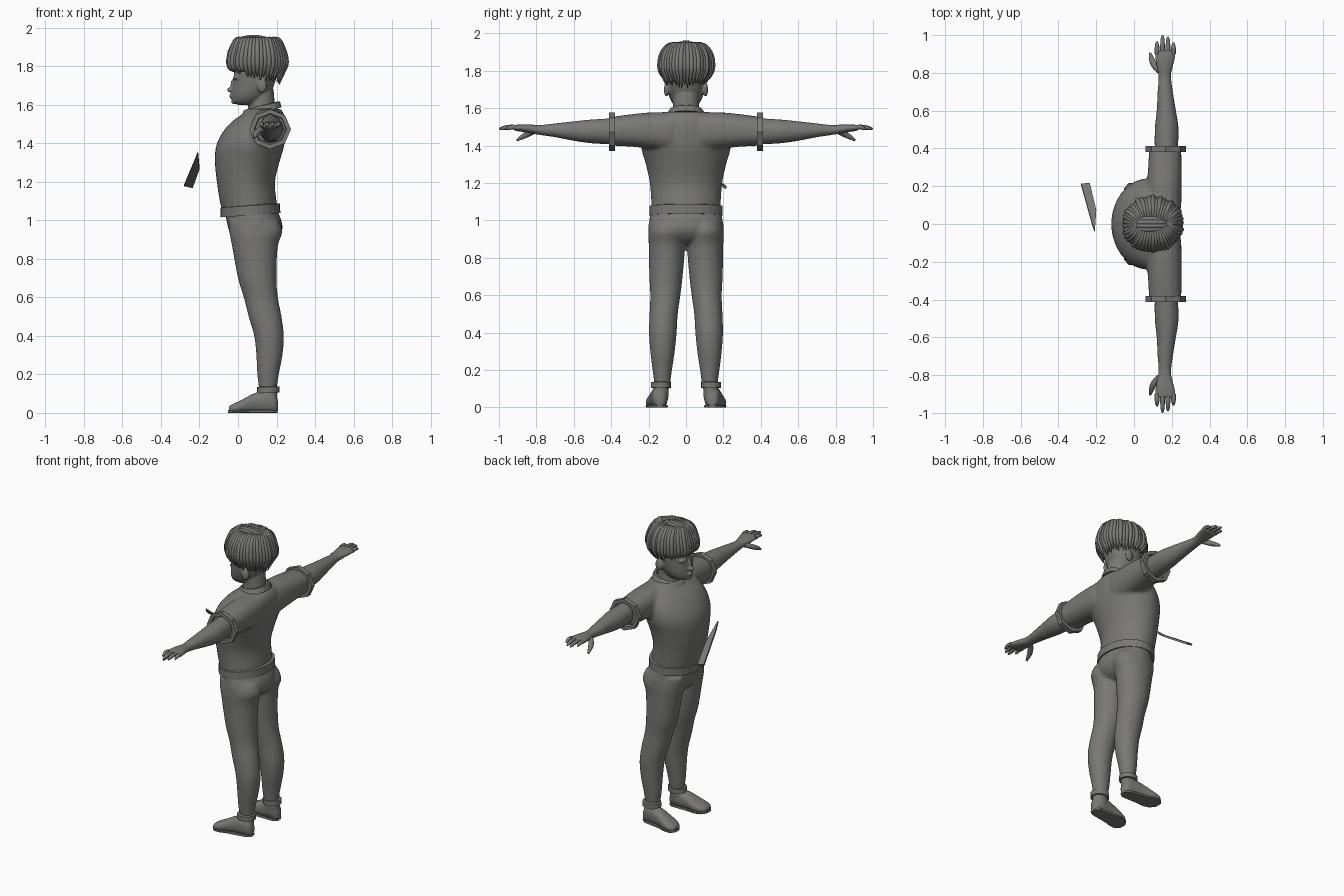
import bpy, bmesh, math, random
from mathutils import Matrix, Vector

random.seed(4)
cube = bpy.data.objects.get("Cube")
if cube:
    bpy.data.objects.remove(cube)

grey = bpy.data.materials.new("dark grey")
grey.use_nodes = True
tone = (0.19, 0.188, 0.184, 1)
grey.diffuse_color = tone
grey.node_tree.nodes["Principled BSDF"].inputs["Base Color"].default_value = tone


def smooth_rows(rows, steps=4):
    """Catmull-Rom resampling of cross-section bounds."""
    out = []
    for i in range(len(rows) - 1):
        quad = zip(rows[max(i - 1, 0)], rows[i], rows[i + 1], rows[min(i + 2, len(rows) - 1)])
        quad = list(quad)
        for k in range(steps):
            t = k / steps
            out.append([b + (c - a) * t / 2 + (2 * a - 5 * b + 4 * c - d) * t * t / 2
                        + (3 * b - a - 3 * c + d) * t ** 3 / 2 for a, b, c, d in quad])
    return out + [rows[-1]]


def loft(bm, rows, axis, sides=32, power=2.0, flip=1, tilt=0.0):
    """Skin rows of (position, low, high, low, high) bounds along an axis."""
    rings = []
    for t, a0, a1, b0, b1 in rows:
        ring = []
        for k in range(sides):
            ang = math.tau * k / sides
            c, s = math.cos(ang), math.sin(ang)
            a = (a0 + a1) / 2 + (a1 - a0) / 2 * math.copysign(abs(c) ** (2 / power), c)
            b = (b0 + b1) / 2 + (b1 - b0) / 2 * math.copysign(abs(s) ** (2 / power), s)
            x, y, z = {"x": (t, a, b), "y": (a, t, b), "z": (a, b, t)}[axis]
            ring.append(bm.verts.new((x, y * flip, z + tilt * x)))
        rings.append(ring)
    for lo, hi in zip(rings, rings[1:]):
        for k in range(sides):
            j = (k + 1) % sides
            bm.faces.new((lo[k], lo[j], hi[j], hi[k]))
    bm.faces.new(rings[0])
    bm.faces.new(rings[-1])


def blob(bm, centre, size):
    mat = Matrix.Translation(centre) @ Matrix.Diagonal((*size, 1))
    bmesh.ops.create_uvsphere(bm, u_segments=20, v_segments=12, radius=1, matrix=mat)


def finish(bm, name, voxel=0.0, smoothing=4):
    bmesh.ops.recalc_face_normals(bm, faces=bm.faces)
    mesh = bpy.data.meshes.new(name)
    bm.to_mesh(mesh)
    bm.free()
    mesh.materials.append(grey)
    ob = bpy.data.objects.new(name, mesh)
    bpy.context.collection.objects.link(ob)
    if voxel:
        mesh.shade_smooth()
        rem = ob.modifiers.new("blend", "REMESH")
        rem.mode = "VOXEL"
        rem.voxel_size = voxel
        rem.use_smooth_shade = True
        sm = ob.modifiers.new("soften", "SMOOTH")
        sm.factor, sm.iterations = 0.5, smoothing
    return ob


def strands(name, paths, depth):
    """Tapered tubes; each path is a list of (point, relative radius)."""
    cu = bpy.data.curves.new(name, "CURVE")
    cu.dimensions = "3D"
    cu.bevel_depth, cu.bevel_resolution, cu.resolution_u = depth, 2, 4
    cu.use_fill_caps = True
    for path in paths:
        sp = cu.splines.new("NURBS")
        sp.points.add(len(path) - 1)
        sp.order_u, sp.use_endpoint_u = 3, True
        for p, (co, r) in zip(sp.points, path):
            p.co, p.radius = (*co, 1), r
    cu.materials.append(grey)
    ob = bpy.data.objects.new(name, cu)
    bpy.context.collection.objects.link(ob)


def centred(rows):
    return smooth_rows([(t, a, b, -w, w) for t, a, b, w in rows])


# Shirt: torso and sleeves blended together
bm = bmesh.new()
loft(bm, centred([(1.04, -.08, .205, .185), (1.1, -.095, .2, .186), (1.2, -.11, .192, .194),
                  (1.3, -.12, .215, .215), (1.38, -.115, .238, .238), (1.45, -.085, .248, .24),
                  (1.51, -.035, .248, .225), (1.55, .02, .24, .19), (1.58, .055, .22, .12)]), "z")
sleeve = smooth_rows([(.08, .07, .25, 1.37, 1.58), (.2, .068, .252, 1.385, 1.577),
                      (.3, .075, .252, 1.395, 1.567), (.4, .08, .25, 1.4, 1.553)])
for s in (1, -1):
    loft(bm, sleeve, "y", power=2.3, flip=s)
finish(bm, "shirt", .011)

# Eight-sided sleeve bands
for s, side in ((1, "left"), (-1, "right")):
    bm = bmesh.new()
    loft(bm, [(.38, .06, .275, 1.37, 1.577), (.413, .06, .275, 1.37, 1.577),
              (.413, .083, .252, 1.392, 1.555), (.395, .09, .25, 1.4, 1.55)], "y", 8, flip=s)
    finish(bm, side + "_sleeve_band")

# Shirt hem and collar
bm = bmesh.new()
loft(bm, [(1.022, -.075, .2, -.18, .18), (1.022, -.09, .22, -.196, .196),
          (1.072, -.092, .218, -.196, .196), (1.075, -.08, .2, -.18, .18)], "z", 28, tilt=.07)
finish(bm, "shirt_hem")
bm = bmesh.new()
loft(bm, [(1.53, .012, .226, -.11, .11), (1.562, .03, .218, -.088, .088),
          (1.566, .042, .205, -.078, .078), (1.54, .05, .2, -.07, .07)], "z", 16, tilt=.25)
finish(bm, "collar")

# Trousers: pelvis and legs
bm = bmesh.new()
loft(bm, centred([(1.06, -.07, .2, .184), (1.0, -.06, .225, .196), (.95, -.048, .23, .2),
                  (.9, -.03, .2, .16), (.87, .01, .15, .08)]), "z")
leg = smooth_rows([(1.0, -.05, .21, .01, .19), (.94, -.045, .23, .004, .201),
                   (.86, -.03, .206, .005, .199), (.7, 0, .2, .018, .196), (.6, .03, .207, .03, .191),
                   (.5, .055, .226, .044, .195), (.4, .084, .238, .05, .198), (.3, .095, .231, .06, .191),
                   (.2, .1, .212, .075, .179), (.12, .11, .2, .085, .168)])
for s in (1, -1):
    loft(bm, leg, "z", flip=s)
finish(bm, "trousers", .009)

# Trouser cuffs and shoes
foot = smooth_rows([(.208, .125, .155, .005, .06), (.19, .105, .175, 0, .1), (.14, .098, .185, 0, .115),
                    (.08, .1, .195, 0, .1), (.02, .1, .212, 0, .068), (-.025, .112, .215, 0, .047),
                    (-.048, .135, .195, .004, .034)])
sole = [(.206, .12, .16, 0, .012), (.18, .1, .18, 0, .014), (.06, .1, .2, 0, .014),
        (.01, .096, .216, 0, .014), (-.03, .11, .216, 0, .014), (-.052, .14, .19, 0, .014)]
for s, side in ((1, "left"), (-1, "right")):
    bm = bmesh.new()
    loft(bm, foot, "x", power=2.4, flip=s)
    loft(bm, [(.04, .1, .205, .095, .18), (.13, .11, .202, .09, .17)], "z", flip=s)
    finish(bm, side + "_shoe", .007, 3)
    bm = bmesh.new()
    loft(bm, sole, "x", 12, 8, flip=s)
    finish(bm, side + "_sole")
    bm = bmesh.new()
    loft(bm, [(.1, .108, .2, .09, .17), (.1, .098, .215, .08, .188), (.13, .098, .215, .08, .188),
              (.133, .11, .2, .09, .17)], "z", 16, flip=s, tilt=.03)
    finish(bm, side + "_trouser_cuff")

# Arms with palms, fingers and thumbs
arm = smooth_rows([(.36, .11, .23, 1.405, 1.548), (.5, .11, .236, 1.412, 1.54), (.6, .12, .222, 1.426, 1.53),
                   (.7, .125, .206, 1.445, 1.519), (.78, .13, .196, 1.457, 1.51),
                   (.83, .12, .205, 1.465, 1.513), (.88, .112, .218, 1.474, 1.514),
                   (.92, .114, .22, 1.48, 1.51)])
fingers = ((.122, .965), (.151, .998), (.18, .99), (.209, .96))
for s, side in ((1, "left"), (-1, "right")):
    bm = bmesh.new()
    loft(bm, arm, "y", flip=s)
    finish(bm, side + "_arm", .007, 3)
    paths = [[((x, .9 * s, 1.496), 1), ((x, .93 * s, 1.502), 1),
              ((x, (tip - .015) * s, 1.494), .9), ((x, tip * s, 1.488), .4)] for x, tip in fingers]
    paths.append([((.135, .81 * s, 1.48), 1.3), ((.105, .84 * s, 1.465), 1.4),
                  ((.09, .88 * s, 1.445), 1.1), ((.085, .905 * s, 1.428), .5)])
    strands(side + "_fingers", paths, .0125)

# Head, face and neck
bm = bmesh.new()
loft(bm, centred([(1.6, .0, .08, .035), (1.612, -.025, .11, .058), (1.64, -.032, .145, .08),
                  (1.68, -.03, .178, .095), (1.74, -.022, .2, .106), (1.8, -.02, .215, .112),
                  (1.86, 0, .205, .1), (1.91, .05, .16, .05)]), "z", power=2.2)
loft(bm, centred([(1.54, .045, .2, .078), (1.6, .055, .192, .07), (1.68, .06, .185, .07)]), "z")
blob(bm, (-.032, 0, 1.678), (.026, .016, .014))
blob(bm, (-.026, 0, 1.7), (.014, .011, .035))
blob(bm, (-.03, 0, 1.645), (.016, .028, .012))
blob(bm, (-.02, 0, 1.617), (.016, .026, .014))
for s in (1, -1):
    blob(bm, (-.008, s * .042, 1.742), (.018, .034, .012))
    blob(bm, (.125, s * .104, 1.7), (.026, .014, .038))
finish(bm, "head", .006, 2)

# Hair cap below the locks
bm = bmesh.new()
blob(bm, (.1, 0, 1.835), (.135, .125, .105))
finish(bm, "hair_cap", .012, 2)

# Locks fall from the crown all around
locks = []
count = 46
for i in range(count):
    a = math.tau * (i + .5) / count
    c, s = math.cos(a), math.sin(a)
    drop = 1.738 + .05 * max(c, 0) - .02 * max(-c, 0) + random.uniform(-.015, .015)
    j = random.uniform(-.006, .006)

    def at(rx, ry, z):
        return Vector((.1 - (rx + j) * c, (ry + j) * s, z))
    locks.append([(at(.075, .012, 1.935), .5), (at(.105, .075, 1.955), .9), (at(.135, .13, 1.9), 1.1),
                  (at(.158, .142, 1.82), 1.1), (at(.14, .128, 1.775), .8), (at(.115, .11, drop), .15)])
strands("hair_locks", locks, .013)

# Long ridges running over the top and a front tuft
ridges = []
for k in (-1.5, -.5, .5, 1.5):
    y = k * .018
    top = 1.958 - .006 * abs(k)
    ridges.append([((-.052, y * 1.5, 1.815), .3), ((-.055, y * 1.3, 1.865), .9), ((.0, y, top - .015), 1.1),
                   ((.1, y, top), 1.1), ((.2, y, top - .035), 1.1), ((.255, y, 1.84), .9),
                   ((.235, y, 1.77), .2)])
strands("hair_ridges", ridges, .013)

# Floating blade in front of the chest
bm = bmesh.new()
outline = [(-.28, .21, 1.182), (-.235, .215, 1.172), (-.2, .07, 1.268),
           (-.208, -.04, 1.357), (-.222, .0, 1.32)]
bm.faces.new([bm.verts.new(p) for p in outline])
blade = finish(bm, "blade")
solid = blade.modifiers.new("thickness", "SOLIDIFY")
solid.thickness, solid.offset = .012, 0
